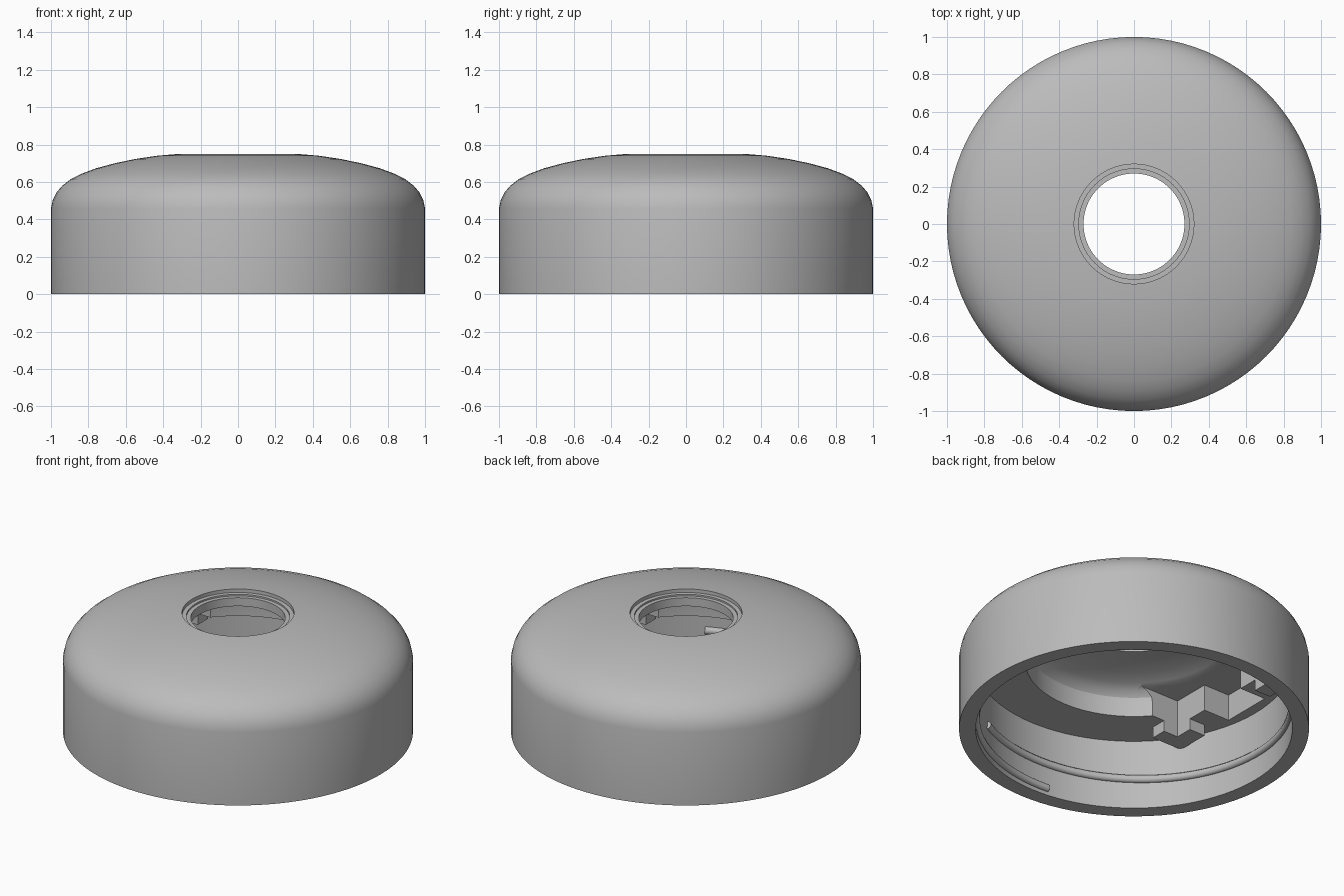
import bpy
import bmesh
from math import sin, cos, pi, radians

if "Cube" in bpy.data.objects:
    bpy.data.objects.remove(bpy.data.objects["Cube"], do_unlink=True)

SIDES = 96

gray = bpy.data.materials.new("plain gray")
gray.use_nodes = True
gray.diffuse_color = (0.5, 0.5, 0.5, 1)
gray.node_tree.nodes["Principled BSDF"].inputs["Base Color"].default_value = (0.5, 0.5, 0.5, 1)


def add_object(name, bm):
    bmesh.ops.recalc_face_normals(bm, faces=bm.faces)
    mesh = bpy.data.meshes.new(name)
    bm.to_mesh(mesh)
    bm.free()
    mesh.materials.append(gray)
    ob = bpy.data.objects.new(name, mesh)
    bpy.context.collection.objects.link(ob)
    return ob


def activate(ob):
    bpy.ops.object.select_all(action='DESELECT')
    ob.select_set(True)
    bpy.context.view_layer.objects.active = ob


def revolve(name, profile):
    """Closed (radius, height) profile turned around z."""
    bm = bmesh.new()
    rings = []
    for i in range(SIDES):
        a = 2 * pi * i / SIDES
        rings.append([bm.verts.new((r * cos(a), r * sin(a), z)) for r, z in profile])
    n = len(profile)
    for i in range(SIDES):
        here, after = rings[i], rings[(i + 1) % SIDES]
        for j in range(n):
            k = (j + 1) % n
            bm.faces.new((here[j], after[j], after[k], here[k]))
    return add_object(name, bm)


def prism(name, outline, low, high):
    """Flat outline raised from one height to another."""
    bm = bmesh.new()
    face = bm.faces.new([bm.verts.new((x, y, low)) for x, y in outline])
    new = bmesh.ops.extrude_face_region(bm, geom=[face])["geom"]
    verts = [g for g in new if isinstance(g, bmesh.types.BMVert)]
    bmesh.ops.translate(bm, verts=verts, vec=(0, 0, high - low))
    return add_object(name, bm)


# Cap shell: outer dome, stepped hole, domed hollow, ledge and skirt
outer = [(1, 0), (1, 0.46), (0.99, 0.505), (0.97, 0.545), (0.94, 0.58),
         (0.895, 0.615), (0.84, 0.643), (0.76, 0.673), (0.66, 0.7),
         (0.55, 0.723), (0.43, 0.741), (0.32, 0.75)]
hole = [(0.32, 0.728), (0.295, 0.728), (0.295, 0.718), (0.27, 0.718), (0.27, 0.665)]
hollow = [(0.36, 0.655), (0.46, 0.637), (0.54, 0.615), (0.59, 0.59),
          (0.615, 0.56), (0.62, 0.53), (0.62, 0.44)]
skirt = [(0.905, 0.44), (0.905, 0)]
cap = revolve("cap_shell", outer + hole + hollow + skirt)

# Stepped slot cut up into the ledge
quarter = [(0.84, 0.16), (0.66, 0.16), (0.66, 0.4)]
outline = []
for sx, sy in ((1, 1), (-1, 1), (-1, -1), (1, -1)):
    pts = [(x * sx, y * sy) for x, y in quarter]
    outline += pts if sx * sy > 0 else pts[::-1]
cutter = prism("slot_cutter", outline, 0.3, 0.605)
cutter.hide_render = True
cut = cap.modifiers.new("slot", 'BOOLEAN')
cut.operation = 'DIFFERENCE'
cut.solver = 'EXACT'
cut.object = cutter
activate(cap)
bpy.ops.object.modifier_apply(modifier="slot")
bpy.data.objects.remove(cutter, do_unlink=True)
activate(cap)
bpy.ops.object.shade_smooth_by_angle(angle=radians(30))

# Corner lugs wrapped around the slot corners
lug = [(0.66, 0.29), (0.77, 0.29), (0.77, 0.5), (0.56, 0.5), (0.56, 0.4), (0.66, 0.4)]
for sx, side in ((1, "left"), (-1, "right")):
    for sy, end in ((1, "back"), (-1, "front")):
        prism(f"{end}_{side}_lug", [(x * sx, y * sy) for x, y in lug], 0.37, 0.445)

# Screw thread ridge inside the skirt
curve = bpy.data.curves.new("thread_ridge", 'CURVE')
curve.dimensions = '3D'
curve.bevel_depth = 0.024
curve.bevel_resolution = 3
curve.use_fill_caps = True
steps = 110
path = curve.splines.new('POLY')
path.points.add(steps)
for i, p in enumerate(path.points):
    t = i / steps
    a = radians(263 + 395 * t)
    p.co = (0.905 * cos(a), 0.905 * sin(a), 0.045 + 0.175 * t, 1)
curve.materials.append(gray)
thread = bpy.data.objects.new("thread_ridge", curve)
bpy.context.collection.objects.link(thread)
activate(thread)
bpy.ops.object.convert(target='MESH')
bpy.ops.object.shade_smooth_by_angle(angle=radians(50))
